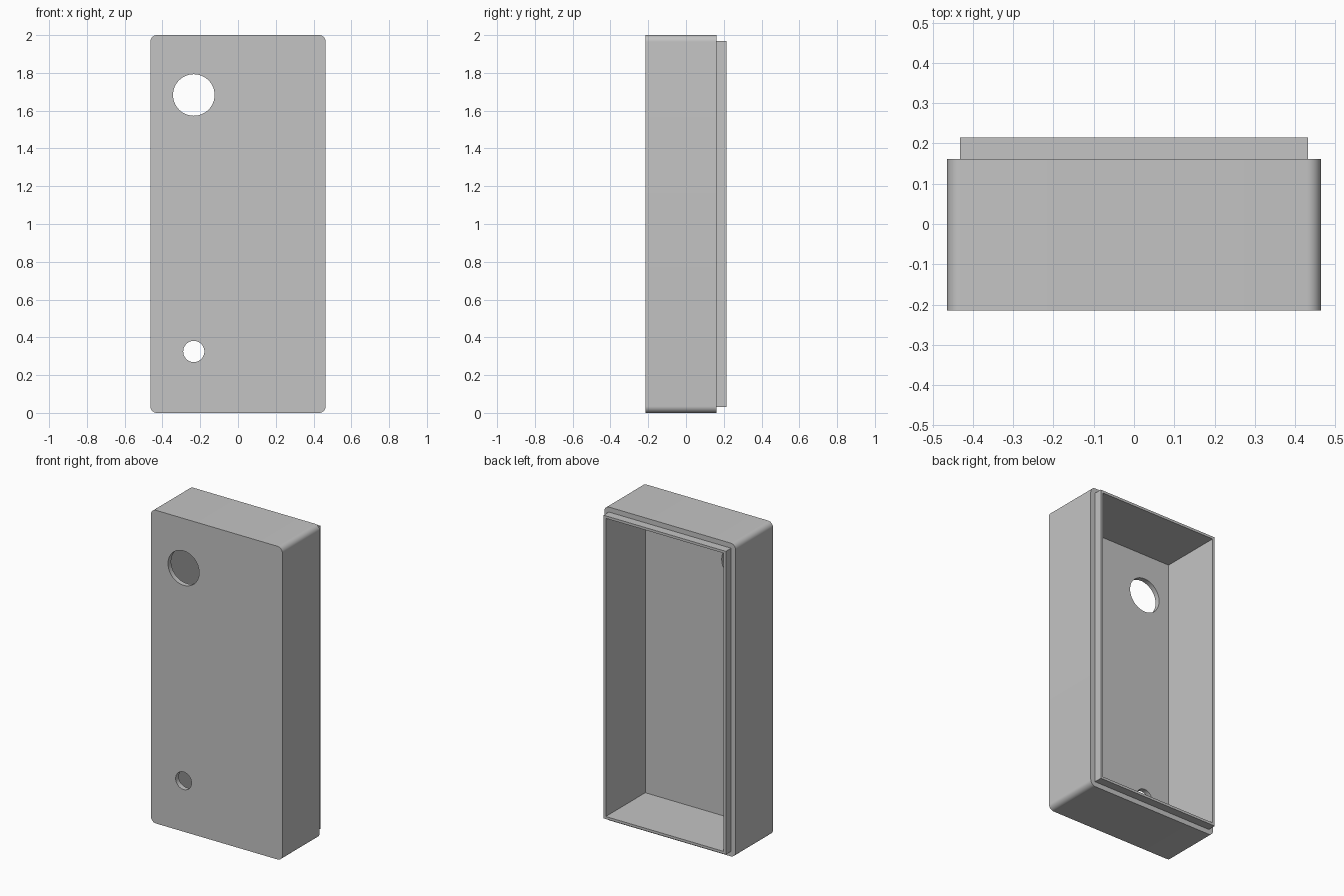
import bpy
import bmesh
from math import cos, sin, tau
from mathutils import Vector

cube = bpy.data.objects.get("Cube")
if cube:
    bpy.data.objects.remove(cube, do_unlink=True)

HALF_W, HEIGHT = 0.464, 2.0
FRONT, RIM, BACK = -0.215, 0.162, 0.215
STEP, WALL, FLOOR, RADIUS = 0.032, 0.048, 0.032, 0.035


def prism(name, points, y0, y1):
    """Extrude an outline in the XZ plane from y0 to y1."""
    bm = bmesh.new()
    face = bm.faces.new([bm.verts.new((x, y0, z)) for x, z in points])
    new = bmesh.ops.extrude_face_region(bm, geom=[face])["geom"]
    verts = [v for v in new if isinstance(v, bmesh.types.BMVert)]
    bmesh.ops.translate(bm, verts=verts, vec=Vector((0, y1 - y0, 0)))
    bmesh.ops.recalc_face_normals(bm, faces=bm.faces)
    mesh = bpy.data.meshes.new(name)
    bm.to_mesh(mesh)
    bm.free()
    obj = bpy.data.objects.new(name, mesh)
    bpy.context.collection.objects.link(obj)
    return obj


def rectangle(inset):
    w, top = HALF_W - inset, HEIGHT - inset
    return [(-w, inset), (w, inset), (w, top), (-w, top)]


def rounded_rectangle(radius, steps=10):
    w = HALF_W - radius
    corners = [(w, HEIGHT - radius), (-w, HEIGHT - radius), (-w, radius), (w, radius)]
    points = []
    for i, (x, z) in enumerate(corners):
        for k in range(steps + 1):
            a = tau / 4 * (i + k / steps)
            points.append((x + radius * cos(a), z + radius * sin(a)))
    return points


def circle(x, z, r, n=64):
    return [(x + r * cos(tau * i / n), z + r * sin(tau * i / n)) for i in range(n)]


# Rounded outer shell
case = prism("enclosure_case", rounded_rectangle(RADIUS), FRONT, RIM)

# Stepped rim lip, open cavity and the two front holes
tools = [
    (prism("rim_lip", rectangle(STEP), 0, BACK), "UNION"),
    (prism("cavity_cutter", rectangle(WALL), FRONT + FLOOR, 0.4), "DIFFERENCE"),
    (prism("large_hole_cutter", circle(-0.234, 1.683, 0.11), -0.4, 0), "DIFFERENCE"),
    (prism("small_hole_cutter", circle(-0.234, 0.325, 0.056), -0.4, 0), "DIFFERENCE"),
]
for tool, operation in tools:
    tool.hide_render = True
    mod = case.modifiers.new(tool.name, "BOOLEAN")
    mod.operation = operation
    mod.solver = "EXACT"
    mod.object = tool

# Bake the cuts and drop the helpers
bpy.context.view_layer.update()
graph = bpy.context.evaluated_depsgraph_get()
baked = bpy.data.meshes.new_from_object(case.evaluated_get(graph))
case.modifiers.clear()
case.data = baked
for tool, _ in tools:
    bpy.data.objects.remove(tool, do_unlink=True)

# Plain grey plastic
grey = bpy.data.materials.new("grey_plastic")
grey.use_nodes = True
colour = (0.55, 0.55, 0.55, 1)
grey.diffuse_color = colour
grey.node_tree.nodes["Principled BSDF"].inputs["Base Color"].default_value = colour
case.data.materials.clear()
case.data.materials.append(grey)

# Smooth corners and holes, crisp edges elsewhere
bpy.ops.object.select_all(action="DESELECT")
case.select_set(True)
bpy.context.view_layer.objects.active = case
bpy.ops.object.shade_smooth_by_angle(angle=0.5)
